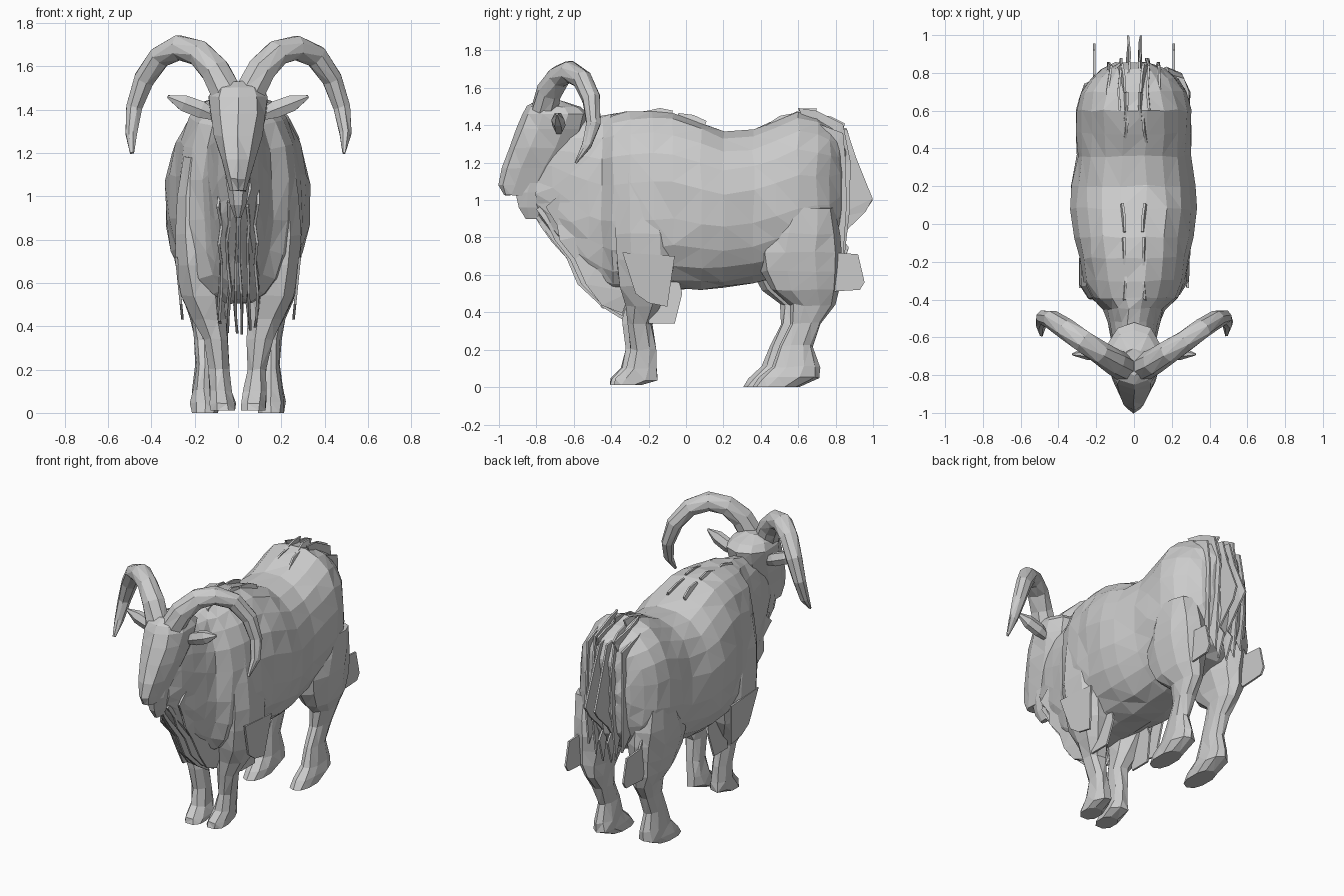
import bpy, bmesh, math, random
from mathutils import Vector

random.seed(4)


def make(name, bm, jitter=0.0):
    bmesh.ops.recalc_face_normals(bm, faces=bm.faces)
    bmesh.ops.triangulate(bm, faces=bm.faces)
    for v in bm.verts:
        if v.co.z > 0.03:
            v.co += Vector([random.uniform(-jitter, jitter) for _ in range(3)])
    me = bpy.data.meshes.new(name)
    bm.to_mesh(me)
    bm.free()
    ob = bpy.data.objects.new(name, me)
    bpy.context.collection.objects.link(ob)
    return ob


def oval(c, u, v, n, power=0.85):
    """Rounded ring around c with half-axes u and v."""
    out = []
    for i in range(n):
        a = 2 * math.pi * (i + 0.5) / n
        ca, sa = math.cos(a), math.sin(a)
        out.append(Vector(c) + Vector(u) * math.copysign(abs(ca) ** power, ca)
                   + Vector(v) * math.copysign(abs(sa) ** power, sa))
    return out


def loft(name, rings, jitter=0.0):
    bm = bmesh.new()
    vs = [[bm.verts.new(p) for p in r] for r in rings]
    n = len(rings[0])
    for a, b in zip(vs, vs[1:]):
        for i in range(n):
            j = (i + 1) % n
            bm.faces.new((a[i], a[j], b[j], b[i]))
    bm.faces.new(vs[0])
    bm.faces.new(vs[-1])
    return make(name, bm, jitter)


def tube(name, path, radii, n, flat=1.0, jitter=0.0):
    pts = [Vector(p) for p in path]
    rings = []
    for i, p in enumerate(pts):
        t = (pts[min(i + 1, len(pts) - 1)] - pts[max(i - 1, 0)]).normalized()
        side = t.cross(Vector((0, 1, 0))).normalized()
        rings.append(oval(p, side * radii[i], side.cross(t) * radii[i] * flat, n, 1))
    return loft(name, rings, jitter)


def column(name, rows, side, dy=0, n=8, jitter=0.0):
    """Stack of horizontal ovals: z, y front, y back, x inner, x outer."""
    rings = [oval((side * (x0 + x1) / 2, (y0 + y1) / 2 + dy, z), ((x1 - x0) / 2, 0, 0),
                  (0, (y1 - y0) / 2, 0), n) for z, y0, y1, x0, x1 in rows]
    return loft(name, rings, jitter)


def plate(name, yz, x, lean=0.0, t=0.012, ragged=0.0):
    """Thin sheet of hair in the side plane, leaning outward towards the bottom."""
    bm = bmesh.new()
    top = max(p[1] for p in yz)
    f = bm.faces.new([bm.verts.new((x + lean * (top - z) - t / 2 + random.uniform(-ragged, ragged),
                                    y, z + random.uniform(-ragged, ragged))) for y, z in yz])
    ext = bmesh.ops.extrude_face_region(bm, geom=[f])
    for v in ext["geom"]:
        if isinstance(v, bmesh.types.BMVert):
            v.co.x += t
    return make(name, bm)


# body and neck: y, bottom, top, half width
body = [(-.8, .93, 1.36, .06), (-.72, .84, 1.41, .095), (-.62, .71, 1.43, .12),
        (-.52, .58, 1.44, .135), (-.45, .52, 1.45, .16), (-.39, .50, 1.46, .235),
        (-.3, .50, 1.475, .275), (-.18, .51, 1.485, .295), (-.07, .52, 1.475, .315),
        (.08, .52, 1.42, .335), (.2, .53, 1.365, .33), (.36, .55, 1.38, .30),
        (.48, .58, 1.43, .305), (.6, .62, 1.475, .305), (.7, .65, 1.45, .28),
        (.77, .70, 1.41, .235), (.82, .78, 1.38, .17), (.85, .92, 1.3, .10)]
loft("body", [oval((0, y, (a + b) / 2), (w, 0, 0), (0, 0, (b - a) / 2), 20)
              for y, a, b, w in body], 0.007)

# head
head = [(1.025, -.975, -.84, .04), (1.08, -1.0, -.72, .058), (1.17, -.988, -.65, .08),
        (1.28, -.945, -.58, .115), (1.38, -.905, -.54, .135), (1.46, -.875, -.52, .14),
        (1.5, -.85, -.56, .12), (1.53, -.80, -.66, .06)]
column("head", [(z, a, b, -w, w) for z, a, b, w in head], 1, n=10, jitter=0.004)

front_rows = [(0.01, -.40, -.25, .01, .13), (.04, -.395, -.16, .01, .135), (.1, -.34, -.16, .025, .13),
              (.2, -.31, -.17, .04, .135), (.34, -.33, -.19, .04, .16), (.43, -.34, -.14, .045, .21),
              (.54, -.37, -.09, .05, .265), (.68, -.395, -.06, .06, .295), (.82, -.40, -.06, .09, .295),
              (1.0, -.395, -.1, .11, .285), (1.18, -.385, -.14, .11, .255)]
hind_rows = [(0, .33, .58, .09, .215), (.05, .36, .69, .085, .22), (.11, .43, .69, .095, .21),
             (.22, .475, .655, .105, .195), (.34, .53, .70, .10, .20), (.44, .53, .77, .10, .22),
             (.52, .43, .79, .09, .26), (.62, .38, .80, .06, .285), (.72, .36, .81, .05, .30),
             (.82, .40, .80, .05, .305), (.96, .47, .77, .08, .30)]
horn = [(.05, -.76, 1.47), (.105, -.73, 1.58), (.18, -.68, 1.66), (.27, -.62, 1.685),
        (.36, -.555, 1.645), (.435, -.505, 1.54), (.48, -.495, 1.41), (.495, -.53, 1.29),
        (.49, -.59, 1.2)]
for s, label in ((1, "right"), (-1, "left")):
    column("front_leg_" + label, front_rows, s, 0.012 * s, jitter=0.006)
    column("hind_leg_" + label, hind_rows, s, 0.025 * s, n=10, jitter=0.006)
    # horn and ear
    tube("horn_" + label, [(s * x, y, z) for x, y, z in horn],
         [.075, .07, .063, .06, .055, .05, .041, .029, .008], 8, jitter=0.003)
    tube("ear_" + label, [(s * .1, -.68, 1.37), (s * .17, -.68, 1.40),
                          (s * .25, -.685, 1.43), (s * .325, -.69, 1.46)],
         [.025, .045, .043, .008], 6, flat=0.8)
    # shaggy sheets on chest, elbow, thigh and spine
    for x, d in ((.012, 0), (.045, .04), (.085, .09)):
        plate("chest_hair_" + label, [(-.84 + d, .96), (-.78 + d, .87), (-.72 + d / 2, .78),
              (-.64 + d / 2, .69), (-.58 + d / 2, .56), (-.45, .43), (-.34, .36 + d / 2),
              (-.3, .5), (-.35, .85), (-.6, 1.1)], s * x, ragged=0.012)
    plate("elbow_hair_" + label, [(-.22, .62), (-.2, .34), (-.06, .34), (-.02, .5), (-.05, .62)],
          s * .13, s * .1)
    plate("shoulder_hair_" + label, [(-.34, .72), (-.27, .5), (-.2, .45), (-.1, .43), (-.06, .7)],
          s * .285, -s * .1)
    plate("thigh_hair_" + label, [(.72, .85), (.79, .72), (.92, .71), (.955, .56), (.93, .52),
          (.76, .51), (.72, .6)], s * .21)
    for x, d in ((.075, 0), (.13, .05)):
        plate("rump_hair_" + label, [(.6, 1.485 - d), (.7, 1.465 - d), (.84, 1.40 - d),
              (.88 - d / 2, 1.2), (.875 - d / 3, .95), (.84, .64 + d), (.78, .8), (.74, 1.2)],
              s * x, ragged=0.012)
    plate("tail_" + label, [(.7, 1.42), (.86, 1.385), (.91, 1.22), (.998, 1.0), (.96, .94),
          (.87, .85), (.83, .8), (.87, .74), (.82, .6), (.76, .9)], s * .03, ragged=0.008)
    for y0, z0, slope in ((-.42, 1.455, .05), (-.24, 1.475, .02), (-.06, 1.465, -.25),
                          (.4, 1.395, .4), (.53, 1.455, .2), (.68, 1.46, -.3)):
        x = s * random.uniform(.02, .05)
        plate("spine_hair_" + label, [(y0, z0 - .06), (y0 + .02, z0), (y0 + .1, z0 + .1 * slope + .015),
              (y0 + .17, z0 + .17 * slope), (y0 + .15, z0 + .15 * slope - .07)], x, s * .3)

# beard under the jaw
column("beard", [(.90, -.86, -.78, -.015, .015), (.96, -.90, -.72, -.04, .04),
                 (1.04, -.92, -.66, -.055, .055), (1.15, -.9, -.6, -.07, .07)], 1, n=8)
